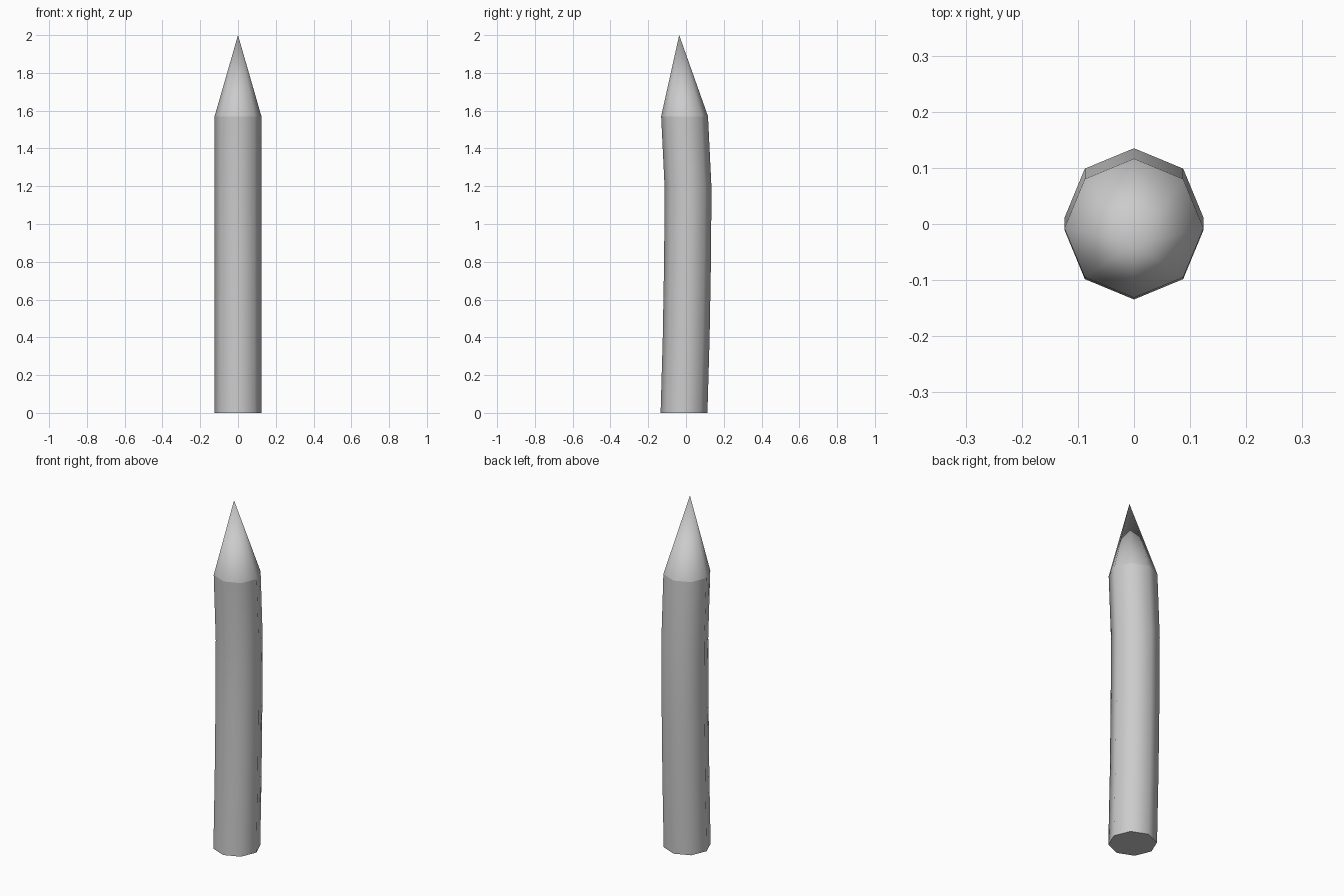
import bpy, bmesh, math

if "Cube" in bpy.data.objects:
    bpy.data.objects.remove(bpy.data.objects["Cube"])

SIDES, RADIUS = 8, 0.124
# gently bowed centre line of the shaft: (y, z), then the point
PATH = [(-0.0105, 0.0), (0.001, 0.4), (0.008, 0.8), (0.011, 1.19), (-0.0075, 1.57)]
TIP = (0.0, -0.036, 2.0)

bm = bmesh.new()

# Octagonal rings along the shaft
rings = []
for y, z in PATH:
    rings.append([bm.verts.new((RADIUS * math.cos(math.tau * i / SIDES),
                                y + RADIUS * math.sin(math.tau * i / SIDES), z))
                  for i in range(SIDES)])

# Shaft walls
for low, high in zip(rings, rings[1:]):
    for i in range(SIDES):
        j = (i + 1) % SIDES
        bm.faces.new((low[i], low[j], high[j], high[i])).smooth = True

# Sharpened point
tip = bm.verts.new(TIP)
for i in range(SIDES):
    bm.faces.new((rings[-1][i], rings[-1][(i + 1) % SIDES], tip)).smooth = True

# Flat bottom
bm.faces.new(rings[0][::-1])

# Crisp edges at the foot and where the point begins
for ring in (rings[0], rings[-1]):
    for i in range(SIDES):
        bm.edges.get((ring[i], ring[(i + 1) % SIDES])).smooth = False

mesh = bpy.data.meshes.new("wooden_stake")
bm.to_mesh(mesh)
bm.free()
bpy.context.collection.objects.link(bpy.data.objects.new("wooden_stake", mesh))
